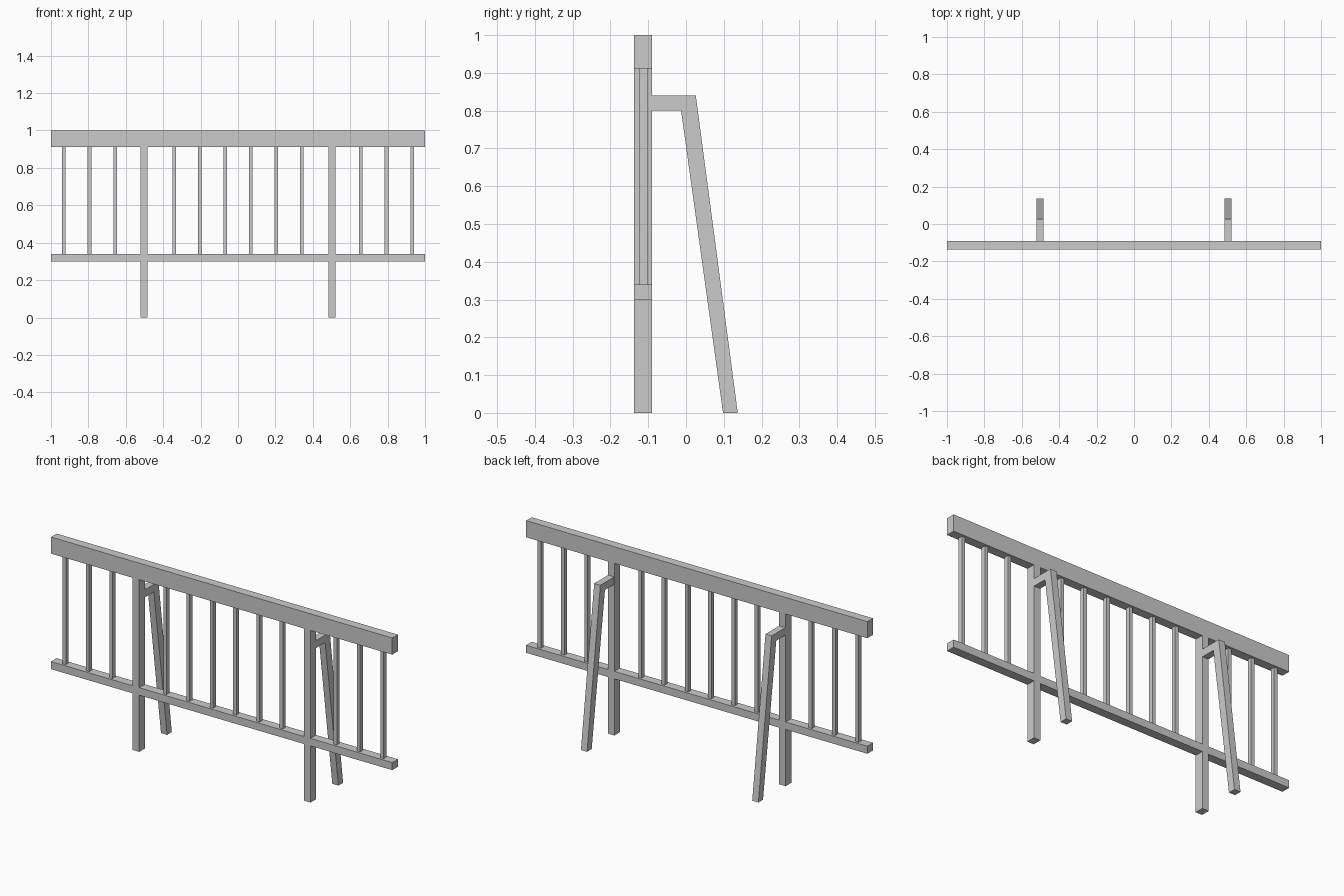
import bpy, bmesh

if "Cube" in bpy.data.objects:
    bpy.data.objects.remove(bpy.data.objects["Cube"])

Y0, Y1 = -0.137, -0.090          # depth of the railing frame
YC = (Y0 + Y1) / 2
POST_X, POST_HALF = 0.502, 0.019


def extrude_profile(name, profile, x0, x1):
    """Solid made from a (y, z) outline swept from x0 to x1."""
    bm = bmesh.new()
    face = bm.faces.new([bm.verts.new((x0, y, z)) for y, z in profile])
    ext = bmesh.ops.extrude_face_region(bm, geom=[face])
    verts = [v for v in ext["geom"] if isinstance(v, bmesh.types.BMVert)]
    bmesh.ops.translate(bm, verts=verts, vec=(x1 - x0, 0, 0))
    bmesh.ops.recalc_face_normals(bm, faces=bm.faces)
    mesh = bpy.data.meshes.new(name)
    bm.to_mesh(mesh)
    bm.free()
    obj = bpy.data.objects.new(name, mesh)
    bpy.context.collection.objects.link(obj)
    return obj


def box(name, x0, x1, y0, y1, z0, z1):
    return extrude_profile(name, [(y0, z0), (y1, z0), (y1, z1), (y0, z1)], x0, x1)


# Top rail
box("top_rail", -1, 1, Y0, Y1, 0.912, 1.0)

# Bottom rail, in three lengths between the posts
inner, outer = POST_X - POST_HALF, POST_X + POST_HALF
for name, x0, x1 in (("left", -1, -outer), ("middle", -inner, inner), ("right", outer, 1)):
    box("bottom_rail_" + name, x0, x1, Y0, Y1, 0.30, 0.34)

# Posts with bent rear braces
brace = [(Y1, 0.84), (0.026, 0.84), (0.137, 0), (0.098, 0), (-0.013, 0.80), (Y1, 0.80)]
for side, s in (("left", -1), ("right", 1)):
    x = s * POST_X
    box("post_" + side, x - POST_HALF, x + POST_HALF, Y0, Y1, 0, 0.912)
    extrude_profile("rear_brace_" + side, brace, x - 0.018, x + 0.018)

# Balusters, mirrored about the centre
for i, bx in enumerate((0.068, 0.205, 0.341, 0.657, 0.794, 0.931)):
    for side, s in (("left", -1), ("right", 1)):
        box(f"baluster_{side}_{i + 1}", s * bx - 0.0095, s * bx + 0.0095,
            YC - 0.0115, YC + 0.0115, 0.34, 0.912)
